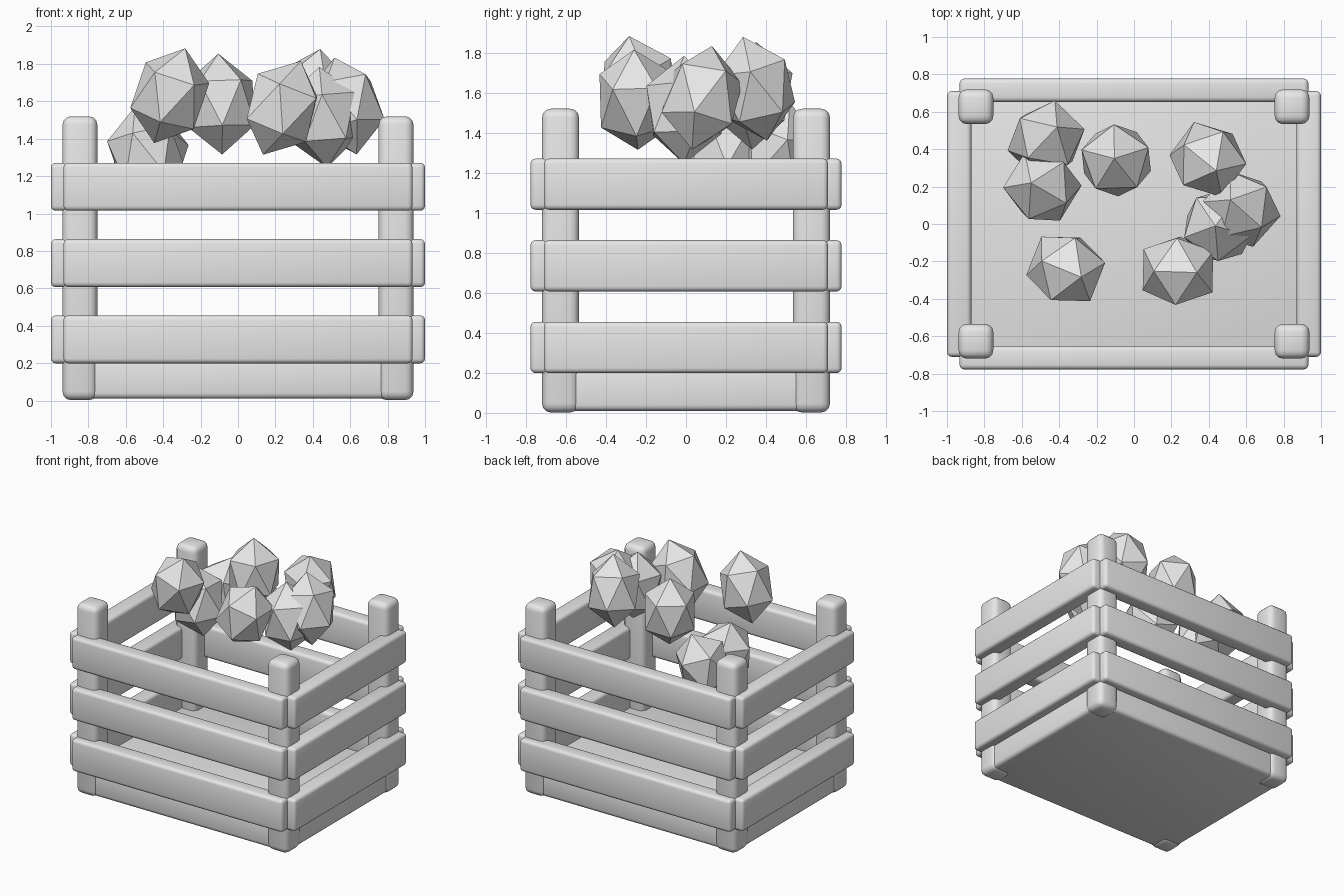
import bpy
from math import radians
from mathutils import Matrix, Vector

cube = bpy.data.objects.get("Cube")
if cube:
    bpy.data.objects.remove(cube, do_unlink=True)

grey = bpy.data.materials.new("plain_grey")
grey.use_nodes = True
grey.diffuse_color = (0.8, 0.8, 0.8, 1)
grey.node_tree.nodes["Principled BSDF"].inputs["Base Color"].default_value = (0.8, 0.8, 0.8, 1)


def rounded_box(name, centre, size, bevel):
    """Timber block with soft rounded edges."""
    bpy.ops.mesh.primitive_cube_add(size=1, location=centre)
    obj = bpy.context.object
    obj.name = name
    obj.scale = size
    bpy.ops.object.transform_apply(location=False, rotation=False, scale=True)
    obj.data.materials.append(grey)
    mod = obj.modifiers.new("soft_edges", "BEVEL")
    mod.width = bevel
    mod.segments = 3
    bpy.ops.object.modifier_apply(modifier=mod.name)
    bpy.ops.object.shade_smooth_by_angle(angle=radians(35))
    return obj


def rock(name, centre, lean, spin):
    """Faceted lump: stretched icosahedron leaning so its tip moves by lean."""
    bpy.ops.mesh.primitive_ico_sphere_add(subdivisions=1, radius=1, location=centre)
    obj = bpy.context.object
    obj.name = name
    axis = Vector((lean[0], lean[1], 0.26)).normalized()
    tilt = Vector((0, 0, 1)).rotation_difference(axis).to_matrix().to_4x4()
    stretch = Matrix.Diagonal((0.21, 0.21, 0.27, 1))
    obj.data.transform(tilt @ stretch @ Matrix.Rotation(radians(spin), 4, "Z"))
    obj.data.materials.append(grey)


# Crate floor
rounded_box("crate_base", (0, 0, 0.115), (1.85, 1.41, 0.21), 0.03)

# Corner posts
for sx, side in ((-1, "right"), (1, "left")):
    for sy, end in ((-1, "front"), (1, "back")):
        rounded_box(f"{end}_{side}_post", (sx * 0.845, sy * 0.627, 0.761),
                    (0.186, 0.186, 1.518), 0.045)

# Three rows of slats on all four sides
for row, z in (("lower", 0.327), ("middle", 0.735), ("upper", 1.143)):
    for s, end, side in ((-1, "front", "right"), (1, "back", "left")):
        rounded_box(f"{row}_{end}_slat", (0, s * 0.715, z), (1.866, 0.125, 0.256), 0.025)
        rounded_box(f"{row}_{side}_slat", (s * 0.935, 0, z), (0.13, 1.42, 0.256), 0.025)

# Loose rocks above the crate: centre, lean of the tip, spin
rocks = (
    ((-0.47, 0.45, 1.30), (0.06, 0.07), 10),
    ((-0.49, 0.20, 1.31), (-0.06, 0.02), 40),
    ((-0.095, 0.34, 1.585), (-0.01, 0.01), 20),
    ((0.395, 0.345, 1.62), (0.045, -0.06), 0),
    ((0.575, 0.08, 1.575), (-0.06, 0.05), 30),
    ((0.455, -0.01, 1.515), (-0.02, 0.0), 55),
    ((-0.365, -0.24, 1.63), (0.085, -0.045), 15),
    ((0.235, -0.25, 1.565), (0.105, -0.01), 35),
)
for i, (centre, lean, spin) in enumerate(rocks, 1):
    rock(f"rock_{i}", centre, lean, spin)
